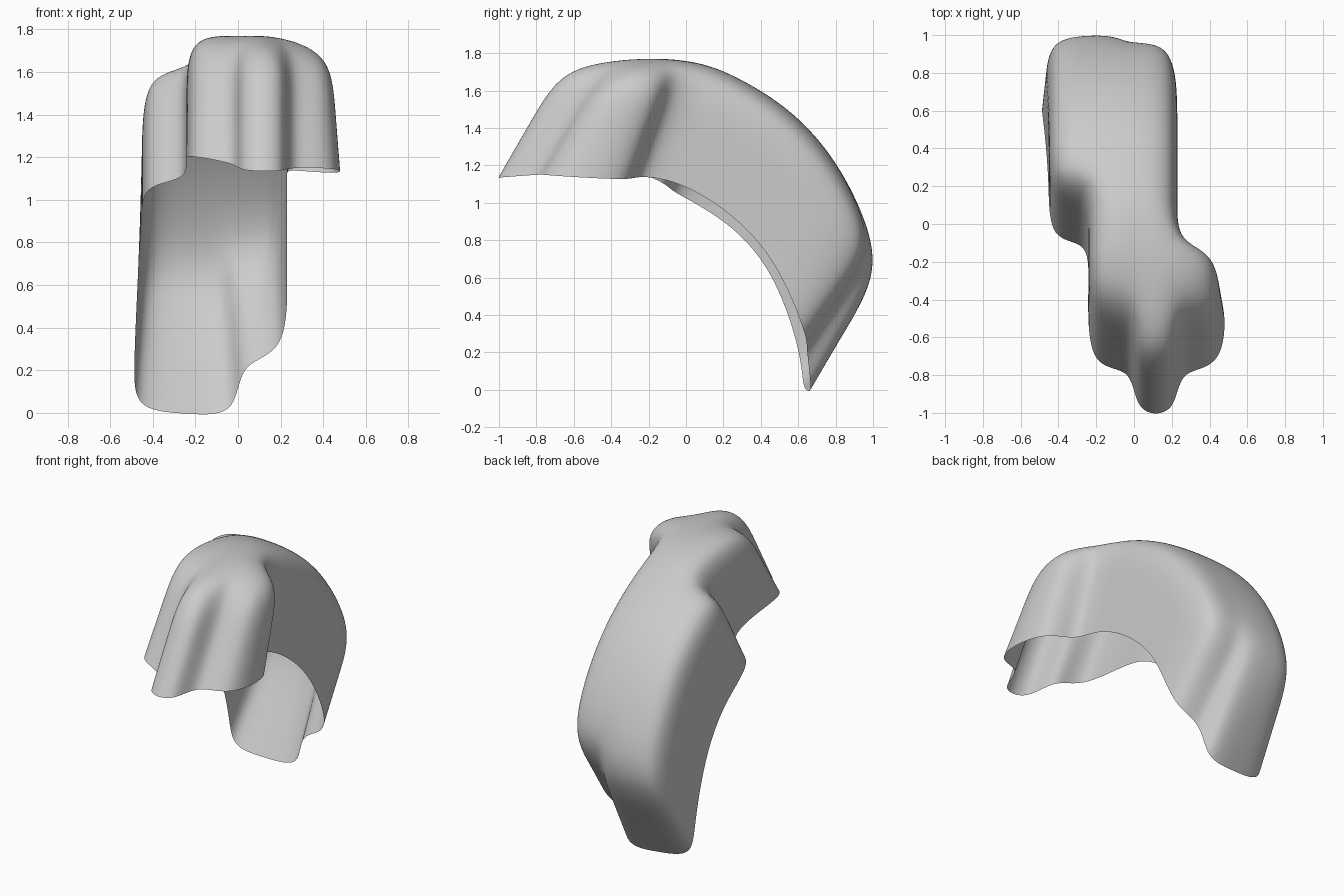
import bpy, bmesh, math
from mathutils import Matrix, Vector

cube = bpy.data.objects.get("Cube")
if cube:
    bpy.data.objects.remove(cube, do_unlink=True)

# Plain grey material
grey = bpy.data.materials.new("light_grey")
grey.use_nodes = True
colour = (0.6, 0.6, 0.6, 1)
grey.diffuse_color = colour
grey.node_tree.nodes["Principled BSDF"].inputs["Base Color"].default_value = colour

# Cage stations along the shell: position, crown height, rim height, rim tilt across
STATIONS = [(-1.445, 1.18, 0.475, 0), (-1.23, 1.38, 0.64, -0.08),
            (-0.85, 1.555, 0.865, -0.08), (-0.62, 1.595, 0.925, 0.1),
            (-0.27, 1.585, 0.93, 0.07), (0.08, 1.475, 0.825, 0.07),
            (0.43, 1.24, 0.535, 0.11), (0.595, 1.03, 0.322, 0)]
COLUMNS = [-0.45, -0.24, 0.0, 0.23, 0.445]
# How far the crown edge drops in each column
DROP = [0.035, 0.01, 0.04, 0.04, 0.15]
# Filled columns of each row, from the nose to the tail
ROWS = [(2, 3), (1, 4), (1, 3), (0, 3), (0, 3), (0, 3), (0, 2)]
# Lean of single walls: (column, station) -> crown shift (x, v), rim shift (x, v)
LEAN = {(3, 2): (0, -0.08, 0, 0.03), (4, 2): (0, -0.07, 0.045, 0.05),
        (1, 1): (0, 0, -0.01, -0.055), (4, 1): (0, 0, 0.045, -0.02),
        (0, 5): (0, 0, -0.02, 0), (0, 6): (0, 0, -0.04, 0),
        (2, 6): (-0.04, 0.05, 0, 0), (3, 6): (-0.03, 0.075, 0.005, 0),
        (0, 7): (0.01, -0.03, -0.035, -0.06), (1, 7): (0, 0, 0, -0.03),
        (2, 7): (-0.05, -0.025, 0, 0)}

bm = bmesh.new()
grid = {}


def lean(c, r):
    return LEAN.get((c, r), (0, 0, 0, 0))


def corner(c, r):
    if (c, r) not in grid:
        v, crown = STATIONS[r][:2]
        dx, dv = lean(c, r)[:2]
        grid[c, r] = bm.verts.new((COLUMNS[c] + dx, v + dv, crown))
    return grid[c, r]


# Crown surface
for r, (first, last) in enumerate(ROWS):
    for c in range(first, last):
        bm.faces.new([corner(c, r), corner(c + 1, r),
                      corner(c + 1, r + 1), corner(c, r + 1)])

# Walls: pull the border down twice to the arched rim
station_of = {vert: key for key, vert in grid.items()}
border = [e for e in bm.edges if e.is_boundary]
rim_of = {}
for vert in {v for e in border for v in e.verts}:
    c, r = station_of[vert]
    v, crown, height, tilt = STATIONS[r]
    dx, dv = lean(c, r)[2:]
    vert.co.z -= DROP[c]
    rim = Vector((COLUMNS[c] + dx, v + dv, height + tilt * COLUMNS[c]))
    rim_of[vert] = [bm.verts.new(vert.co.lerp(rim, t)) for t in (0.5, 1)]
for e in border:
    a, b = e.verts
    (a_mid, a_rim), (b_mid, b_rim) = rim_of[a], rim_of[b]
    bm.faces.new([a, b, b_mid, a_mid])
    bm.faces.new([a_mid, b_mid, b_rim, a_rim])

bmesh.ops.recalc_face_normals(bm, faces=bm.faces)
if grid[2, 4].link_faces[0].normal.z < 0:
    bmesh.ops.reverse_faces(bm, faces=bm.faces)
# Lean the shell back
bmesh.ops.rotate(bm, verts=bm.verts, cent=(0, 0, 0),
                 matrix=Matrix.Rotation(math.radians(-30), 3, 'X'))

mesh = bpy.data.meshes.new("curved_shell")
bm.to_mesh(mesh)
bm.free()
mesh.materials.append(grey)
shell = bpy.data.objects.new("curved_shell", mesh)
bpy.context.collection.objects.link(shell)
sub = shell.modifiers.new("rounding", 'SUBSURF')
sub.levels = sub.render_levels = 4
for poly in mesh.polygons:
    poly.use_smooth = True
